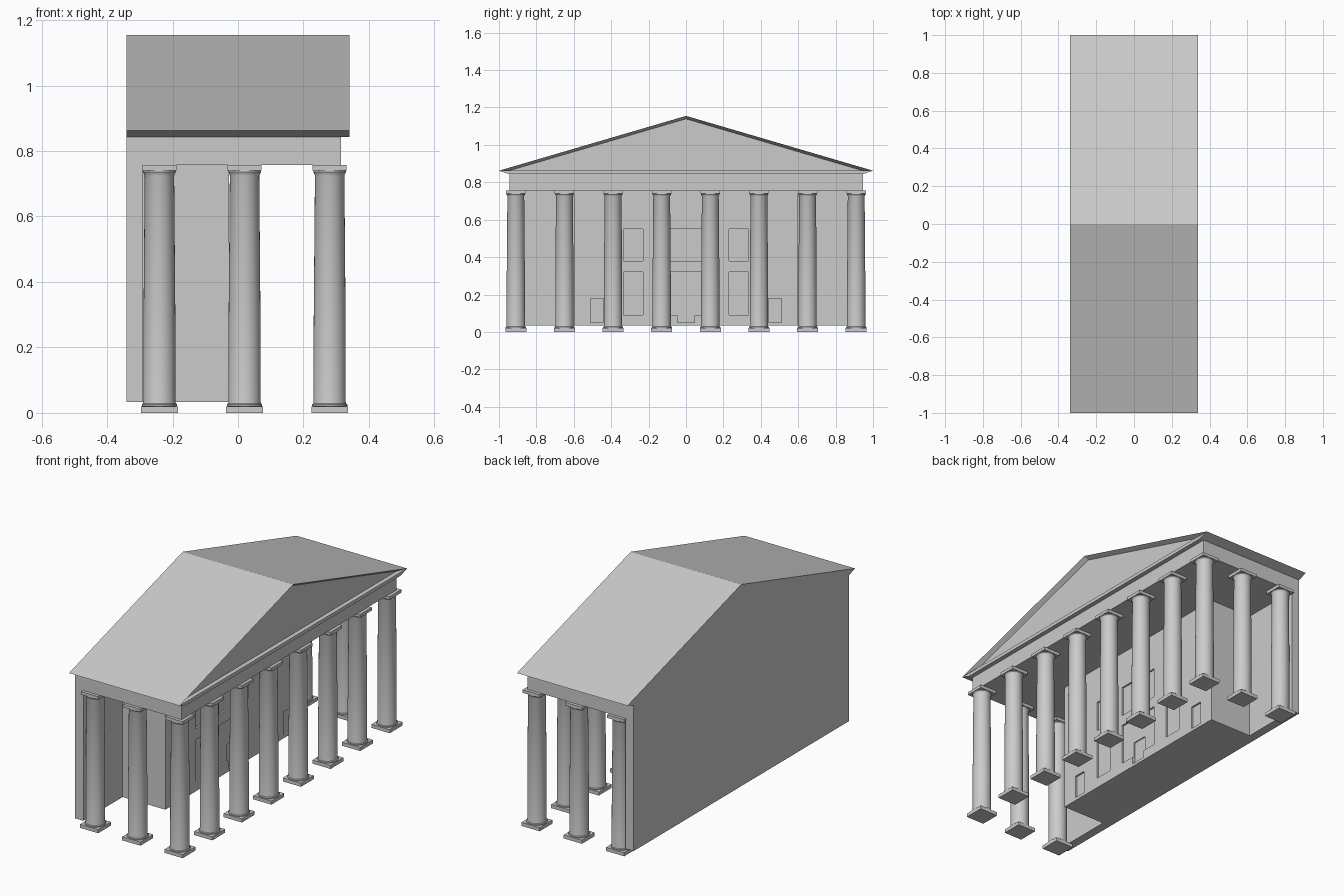
import bpy, bmesh, math

if "Cube" in bpy.data.objects:
    bpy.data.objects.remove(bpy.data.objects["Cube"])

def finish(bm, name):
    bmesh.ops.recalc_face_normals(bm, faces=bm.faces)
    me = bpy.data.meshes.new(name)
    bm.to_mesh(me)
    bm.free()
    ob = bpy.data.objects.new(name, me)
    bpy.context.collection.objects.link(ob)
    return ob

def add_box(bm, x0, x1, y0, y1, z0, z1):
    vs = bmesh.ops.create_cube(bm, size=1)["verts"]
    for v in vs:
        v.co = (x1 if v.co.x > 0 else x0, y1 if v.co.y > 0 else y0, z1 if v.co.z > 0 else z0)

def box(name, *b):
    bm = bmesh.new()
    add_box(bm, *b)
    return finish(bm, name)

def loft(name, rings):
    """Bridge equal-sized (x, [(y, z)...]) outlines and cap both ends."""
    bm = bmesh.new()
    loops = [[bm.verts.new((x, y, z)) for y, z in pts] for x, pts in rings]
    n = len(loops[0])
    for a, b in zip(loops, loops[1:]):
        for i in range(n):
            j = (i + 1) % n
            bm.faces.new((a[i], a[j], b[j], b[i]))
    bm.faces.new(loops[0])
    bm.faces.new(loops[-1])
    return finish(bm, name)

def activate(ob):
    bpy.ops.object.select_all(action='DESELECT')
    ob.select_set(True)
    bpy.context.view_layer.objects.active = ob

# Walls and entablature
box("back_wall", -0.34, -0.29, -0.945, 0.945, 0.033, 0.757)
hall = box("hall", -0.29, -0.027, -0.6, 0.6, 0.033, 0.757)
box("entablature", -0.34, 0.315, -0.945, 0.945, 0.757, 0.843)

# Recessed windows and doors (y0, y1, z0, z1, depth)
openings = [(-0.13, 0.13, 0.38, 0.55, 0.01), (-0.13, 0.13, 0.09, 0.32, 0.01),
            (-0.045, 0.045, 0.05, 0.18, 0.016)]
for s in (-1, 1):
    for a, b, z0, z1 in ((0.23, 0.335, 0.38, 0.55), (0.23, 0.335, 0.09, 0.32),
                         (0.44, 0.51, 0.05, 0.18)):
        openings.append((min(s * a, s * b), max(s * a, s * b), z0, z1, 0.01))
activate(hall)
for y0, y1, z0, z1, d in openings:
    cutter = box("opening_cutter", -0.027 - d, 0.02, y0, y1, z0, z1)
    cutter.hide_render = True
    m = hall.modifiers.new("opening", 'BOOLEAN')
    m.operation, m.solver, m.object = 'DIFFERENCE', 'EXACT', cutter
    bpy.ops.object.modifier_apply(modifier=m.name)
    bpy.data.objects.remove(cutter)

# Cornice under the eaves, and gabled roof with recessed pediment
cornice = [(-1, 0.862), (1, 0.862), (0.945, 0.843), (-0.945, 0.843)]
loft("cornice", [(-0.34, cornice), (0.34, cornice)])
outer = [(-1, 0.862), (1, 0.862), (0, 1.155)]
inner = [(-0.945, 0.862), (0.945, 0.862), (0, 1.139)]
loft("roof", [(-0.34, outer), (0.34, outer), (0.315, inner)])

# Column: square plinth, turned shaft with mouldings, square abacus
bm = bmesh.new()
profile = [(0.049, 0.018), (0.054, 0.021), (0.054, 0.026), (0.050, 0.029), (0.049, 0.034),
           (0.049, 0.25), (0.045, 0.725), (0.047, 0.730), (0.050, 0.736), (0.049, 0.742)]
N = 32
rings = [[bm.verts.new((r * math.cos(2 * math.pi * i / N), r * math.sin(2 * math.pi * i / N), z))
          for i in range(N)] for r, z in profile]
for a, b in zip(rings, rings[1:]):
    for i in range(N):
        j = (i + 1) % N
        bm.faces.new((a[i], a[j], b[j], b[i]))
bm.faces.new(rings[0])
bm.faces.new(rings[-1])
add_box(bm, -0.056, 0.056, -0.056, 0.056, 0, 0.02)
add_box(bm, -0.052, 0.052, -0.052, 0.052, 0.74, 0.757)
column = finish(bm, "column")
activate(column)
bpy.ops.object.shade_smooth_by_angle(angle=math.radians(30))

# Colonnade: eight across the portico, two more along each side
spots = [(0.28, -0.91 + 0.26 * i) for i in range(8)]
spots += [(x, y) for x in (0.02, -0.24) for y in (-0.91, 0.91)]
for i, (x, y) in enumerate(spots):
    ob = column if i == 0 else column.copy()
    if i:
        bpy.context.collection.objects.link(ob)
    ob.location = (x, y, 0)
